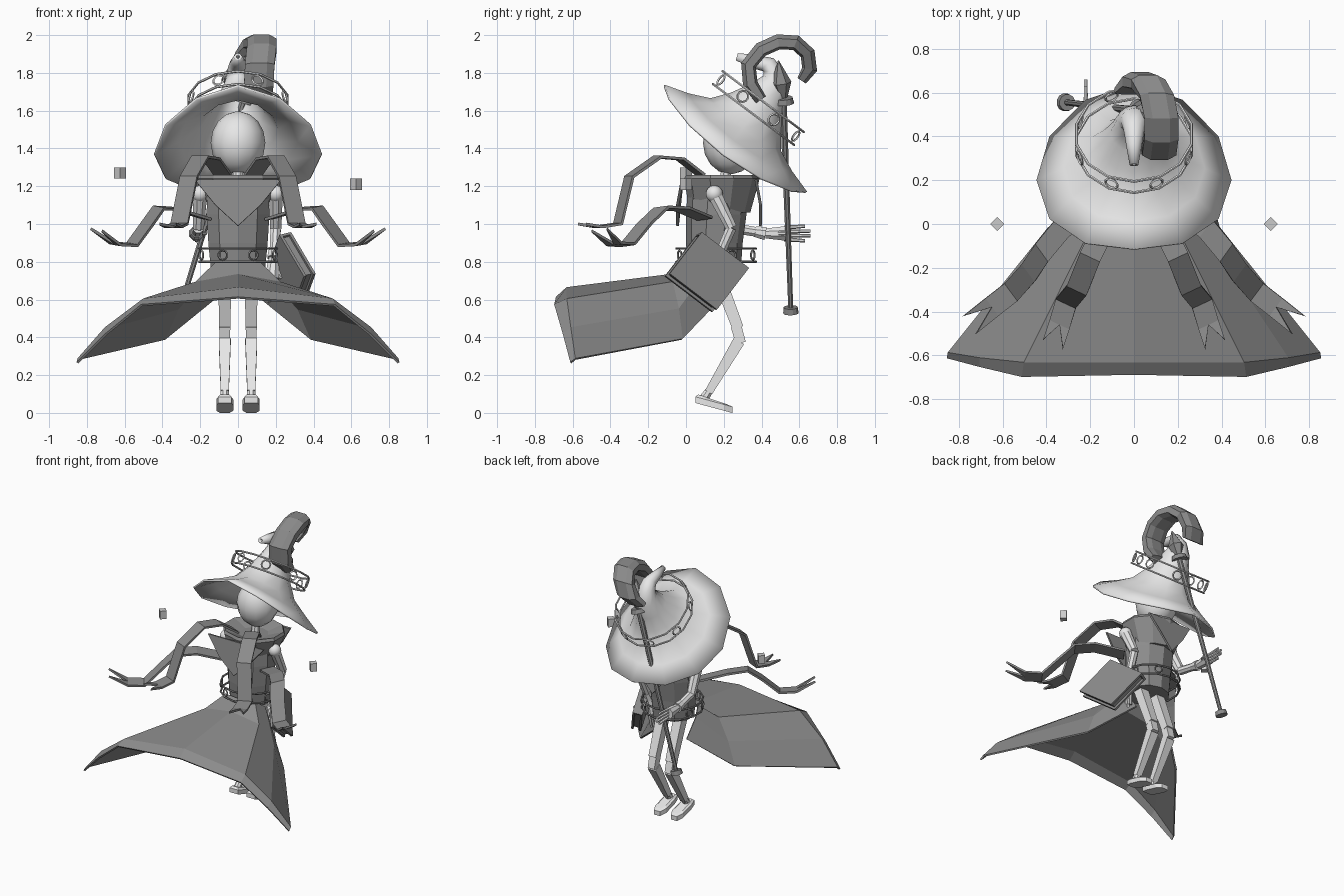
import bpy, bmesh, math
from mathutils import Vector, Matrix

if "Cube" in bpy.data.objects:
    bpy.data.objects.remove(bpy.data.objects["Cube"])

def mat(name, v):
    m = bpy.data.materials.new(name)
    m.diffuse_color = (v, v, v, 1)
    m.use_nodes = True
    m.node_tree.nodes["Principled BSDF"].inputs["Base Color"].default_value = m.diffuse_color
    return m

LIGHT, MID, DARK = mat("light grey", 0.8), mat("middle grey", 0.6), mat("dark grey", 0.26)

def make(name, verts, faces, material, smooth=False, thick=0):
    me = bpy.data.meshes.new(name)
    me.from_pydata([tuple(v) for v in verts], [], faces)
    bm = bmesh.new()
    bm.from_mesh(me)
    bmesh.ops.recalc_face_normals(bm, faces=bm.faces)
    bm.to_mesh(me)
    bm.free()
    me.materials.append(material)
    ob = bpy.data.objects.new(name, me)
    bpy.context.collection.objects.link(ob)
    if smooth:
        for p in me.polygons:
            p.use_smooth = True
    if thick:
        s = ob.modifiers.new("thickness", 'SOLIDIFY')
        s.thickness, s.offset = thick, 0
    return ob

def loft(name, rings, material, caps=True, closed=True, **kw):
    """Skin equal-sized rings of points."""
    n = len(rings[0])
    faces = [(i*n+j, i*n+(j+1) % n, (i+1)*n+(j+1) % n, (i+1)*n+j)
             for i in range(len(rings)-1) for j in range(n if closed else n-1)]
    if caps and closed:
        faces += [tuple(range(n)), tuple(range((len(rings)-1)*n, len(rings)*n))]
    return make(name, [p for r in rings for p in r], faces, material, **kw)

def ring(c, axis, r, n=8, r2=None):
    """Circle of n points about c, with x as its first direction."""
    a = Vector(axis).normalized()
    u = Vector((1, 0, 0)) if abs(a.x) < 0.9 else Vector((0, 1, 0))
    u = (u - a*u.dot(a)).normalized()
    w = a.cross(u)
    r2 = r if r2 is None else r2
    return [Vector(c) + u*r*math.cos(t) + w*r2*math.sin(t)
            for t in [2*math.pi*(i+0.5)/n for i in range(n)]]

def limb(name, a, b, ra, rb, material, n=8, **kw):
    d = Vector(b) - Vector(a)
    return loft(name, [ring(a, d, ra, n), ring(b, d, rb, n)], material, **kw)

def ball(name, c, r, material, scale=(1, 1, 1), seg=12):
    rings = [[Vector(c) + Vector((scale[0]*r*math.sin(p)*math.cos(t), scale[1]*r*math.sin(p)*math.sin(t),
              scale[2]*r*math.cos(p))) for t in [2*math.pi*j/seg for j in range(seg)]]
             for p in [math.pi*(0.02 + 0.96*i/8) for i in range(9)]]
    return loft(name, rings, material, smooth=True)

def hoop(name, c, axis, R, r, material, n=14, m=6):
    c, a = Vector(c), Vector(axis).normalized()
    verts, faces = [], []
    for i, p in enumerate(ring(c, a, R, n)):
        d = (p - c).normalized()
        verts += [p + d*r*math.cos(2*math.pi*k/m) + a*r*math.sin(2*math.pi*k/m) for k in range(m)]
        faces += [(i*m+k, i*m+(k+1) % m, (i+1) % n*m+(k+1) % m, (i+1) % n*m+k) for k in range(m)]
    return make(name, verts, faces, material)

def band(name, c, axis, R, gap, material, count=8):
    """Two hoops with round links between them."""
    c, a = Vector(c), Vector(axis).normalized()
    for s in (-1, 1):
        hoop(name + "_hoop", c + a*gap/2*s, a, R, 0.007, material)
    for p in ring(c, a, R, count):
        hoop(name + "_link", p, p - c, gap*0.36, 0.006, material, 10, 4)

# ---- hat: tilted brim, cone and curled tip
C, N, T = Vector((0, 0.26, 1.45)), Vector((0, 0.6, 0.8)), Vector((0, 0.8, -0.6))
rings = []
angles = [2*math.pi*i/12 for i in range(12)]
for r, h in [(0.47, 0), (0.34, 0.04), (0.23, 0.09), (0.16, 0.18), (0.11, 0.27), (0.075, 0.36)]:
    f = r/0.47
    rings.append([C + Vector((0.94*r*math.cos(t), 0, 0)) + T*r*math.sin(t)
                  + N*(h - 0.105*f*f*abs(math.cos(t))**1.4) for t in angles])
for c, d, r in [((0, 0.47, 1.80), (0, 0.2, 1), 0.055), ((0, 0.43, 1.845), (0, -0.6, 0.7), 0.042),
                ((0, 0.36, 1.86), (0, -1, 0.2), 0.03), ((0, 0.27, 1.885), (0, -1, 0.3), 0.014)]:
    w = Vector((1, 0, 0)).cross(Vector(d).normalized()) * -1
    rings.append([Vector(c) + Vector((r*math.cos(t), 0, 0)) + w*r*math.sin(t) for t in angles])
loft("hat", rings, LIGHT, caps=False, smooth=True, thick=0.012)
band("hat_band", C + N*0.205, N, 0.268, 0.085, LIGHT)

# ---- head and neck
ball("head", (0, 0.235, 1.43), 0.145, LIGHT, (1, 1, 1.15))
limb("neck", (0, 0.2, 1.2), (0, 0.22, 1.32), 0.03, 0.03, LIGHT)

# ---- bodice, collar and pointed flaps front and back
loft("bodice", [ring((0, y, z), (0, 0, 1), rx, 10, ry) for z, y, rx, ry in
     [(0.75, 0.15, 0.15, 0.14), (0.9, 0.15, 0.165, 0.15), (1.05, 0.16, 0.175, 0.16), (1.2, 0.17, 0.17, 0.16)]], DARK)
loft("collar", [ring((0, y, z), (0, 0, 1), rx, 10, ry) for z, y, rx, ry in
     [(1.06, 0.18, 0.15, 0.16), (1.24, 0.19, 0.225, 0.2), (1.26, 0.19, 0.215, 0.19), (1.22, 0.19, 0.1, 0.1)]], DARK)
for name, y0, y1, w in (("collar_flap", -0.02, -0.045, 0.23), ("chest_flap", 0.37, 0.395, 0.18)):
    make(name, [(-w, y0, 1.235), (w, y0, 1.235), (w*0.52, y1, 1.1), (0, y1, 0.99), (-w*0.52, y1, 1.1)],
         [(0, 1, 2, 3, 4)], DARK, thick=0.015)
band("waist_band", (0, 0.16, 0.835), (0, 0, 1), 0.21, 0.07, DARK)

# ---- swept cape skirt, half rows mirrored in x
half = [[(0, 0, 0.8), (0.12, 0.03, 0.79), (0.15, 0.1, 0.74), (0.13, 0.18, 0.6)],
        [(0, -0.08, 0.73), (0.22, -0.07, 0.69), (0.32, -0.04, 0.55), (0.39, -0.02, 0.39)],
        [(0, -0.63, 0.66), (0.5, -0.63, 0.6), (0.7, -0.61, 0.45), (0.845, -0.585, 0.285)],
        [(0, -0.685, 0.61), (0.51, -0.695, 0.57), (0.7, -0.65, 0.415), (0.85, -0.61, 0.265)]]
rows = [[(-x, y, z) for x, y, z in r[:0:-1]] + r for r in half]
loft("cape_skirt", rows, DARK, closed=False, thick=0.012)

# ---- forked ribbons
inner = [(0.08, 0.08, 1.26), (0.14, -0.03, 1.345), (0.2, -0.15, 1.355), (0.26, -0.3, 1.25), (0.31, -0.36, 1.0),
         (0.34, -0.46, 0.985)]
outer = [(0.17, 0.1, 1.03), (0.33, -0.02, 1.08), (0.42, -0.13, 1.085), (0.48, -0.22, 1.0), (0.56, -0.31, 0.89),
         (0.65, -0.38, 0.895)]
for path, tip, w in ((inner, (0.37, -0.55, 1.0), (0.85, 0.4, 0)), (outer, (0.75, -0.46, 0.97), (0.55, 0.75, 0.1))):
    for s in (-1, 1):
        side = Vector(w).normalized()*0.05
        pts = []
        for p in path:
            pts += [Vector(p) - side, Vector(p), Vector(p) + side]
        k = len(pts)
        pts += [Vector(tip) - side, Vector(tip) + side]
        faces = [(3*i+j, 3*i+j+1, 3*i+j+4, 3*i+j+3) for i in range(len(path)-1) for j in (0, 1)]
        faces += [(k-3, k-2, k), (k-2, k-1, k+1)]
        make("ribbon", [(s*p.x, p.y, p.z) for p in pts], faces, DARK, thick=0.015)

# ---- legs and boots
for s in (-1, 1):
    x = 0.07*s
    limb("thigh", (x, 0.15, 0.78), (x, 0.275, 0.45), 0.05, 0.042, LIGHT, 4)
    limb("knee", (x, 0.265, 0.46), (x, 0.29, 0.37), 0.04, 0.038, LIGHT, 4)
    limb("shin", (x, 0.28, 0.38), (x, 0.12, 0.11), 0.045, 0.03, LIGHT, 4)
    limb("ankle", (x, 0.125, 0.12), (x, 0.09, 0.07), 0.022, 0.028, LIGHT)
    outline = [(-0.035, 0.05), (-0.045, 0.1), (-0.045, 0.2), (-0.025, 0.245), (0.025, 0.245),
               (0.045, 0.2), (0.045, 0.1), (0.035, 0.05)]
    sole = [(x + a, b, 0.055 - 0.27*(b - 0.04)) for a, b in outline]
    loft("boot", [sole, [(a, b, c + 0.033) for a, b, c in sole],
                  [(x + (a - x)*0.7, 0.12 + (b - 0.12)*0.8, c + 0.045) for a, b, c in sole]], LIGHT)

# ---- arms and hands
arms = [[(-0.2, 0.15, 1.16), (-0.21, 0.24, 0.98), (-0.22, 0.42, 0.95), (0, 1, 0)],
        [(0.2, 0.15, 1.16), (0.2, 0.24, 0.98), (0.19, 0.17, 0.82), (-0.1, -0.2, -1)]]
for sh, el, wr, d in arms:
    sh, el, wr, d = (Vector(v) for v in (sh, el, wr, d))
    d.normalize()
    ball("shoulder", sh, 0.045, LIGHT)
    limb("upper_arm", sh, el, 0.04, 0.032, LIGHT)
    limb("forearm", el, wr, 0.03, 0.026, LIGHT)
    limb("cuff", el.lerp(wr, 0.7), wr, 0.03, 0.038, LIGHT)
    limb("palm", wr, wr + d*0.11, 0.028, 0.042, LIGHT)
    cross = d.cross(Vector((1, 0, 0))).normalized()
    for i in range(4):
        a = wr + d*0.1 + cross*(i - 1.5)*0.02
        limb("finger", a, a + d*(0.14 if i in (1, 2) else 0.11) + cross*(i - 1.5)*0.006, 0.012, 0.009, LIGHT, 6)
    limb("thumb", wr + d*0.03, wr + d*0.11 + Vector((0.05, 0, 0)), 0.014, 0.009, LIGHT, 6)

# ---- staff with foot, disc, crystal and curled hook
base, top = Vector((-0.31, 0.555, 0.54)), Vector((0.03, 0.515, 1.65))
ax = (top - base).normalized()
limb("staff_shaft", base, top, 0.014, 0.02, DARK)
limb("staff_foot", base - ax*0.012, base + ax*0.02, 0.042, 0.038, DARK, 12)
limb("staff_disc", top - ax*0.01, top + ax*0.02, 0.058, 0.05, DARK, 12)
tilt = Vector((0.2, -0.12, 1)).normalized()
loft("staff_crystal", [ring(top + tilt*h, tilt, r, 6) for h, r in
     [(0.02, 0.025), (0.1, 0.055), (0.22, 0.003)]], DARK)
hook = [(0.1, 0.4, 1.66, 0.035), (0.11, 0.345, 1.74, 0.045), (0.115, 0.335, 1.84, 0.045), (0.125, 0.4, 1.92, 0.045),
        (0.125, 0.49, 1.96, 0.045), (0.105, 0.58, 1.955, 0.045), (0.065, 0.64, 1.9, 0.045),
        (0.025, 0.65, 1.82, 0.045), (-0.01, 0.61, 1.76, 0.03)]
rings = []
for i, (x, y, z, r) in enumerate(hook):
    a, b = hook[max(i-1, 0)], hook[min(i+1, len(hook)-1)]
    d = Vector((0, b[1]-a[1], b[2]-a[2])).normalized()
    rad = Vector((0, -d.z, d.y))
    rings.append([Vector((x + u*0.078, y, z)) + rad*v*r for u, v in
                  ((-1, -0.5), (-1, 0.5), (-0.5, 1), (0.5, 1), (1, 0.5), (1, -0.5), (0.5, -0.8), (-0.5, -0.8))])
loft("staff_hook", rings, DARK)

# ---- book at the hip: two covers, spine and a page block
A, U, V = Vector((0.25, 0.07, 0.95)), Vector((0.13, -0.17, -0.22)), Vector((-0.07, 0.25, -0.19))
W = U.cross(V).normalized()
for name, near, far, inset in (("book_cover", 0.02, 0.035, 0), ("book_pages", -0.02, 0.02, 0.05),
                               ("book_cover", -0.035, -0.02, 0)):
    quad = [(inset, inset), (1-inset, inset), (1-inset, 1-inset), (inset, 1-inset)]
    loft(name, [[A + U*a + V*b + W*h for a, b in quad] for h in (near, far)], DARK)
loft("book_spine", [[A + U*a + V*b + W*h for a, b in ((0, 0), (0.05, 0), (0.05, 1), (0, 1))]
                    for h in (-0.02, 0.02)], DARK)

# ---- floating cubes, turned on edge
for x, z in ((-0.625, 1.27), (0.625, 1.21)):
    limb("floating_cube", (x, 0, z - 0.03), (x, 0, z + 0.03), 0.032, 0.032, MID, 4).data.transform(
        Matrix.Translation((x, 0, 0)) @ Matrix.Rotation(math.pi/4, 4, 'Z') @ Matrix.Translation((-x, 0, 0)))
